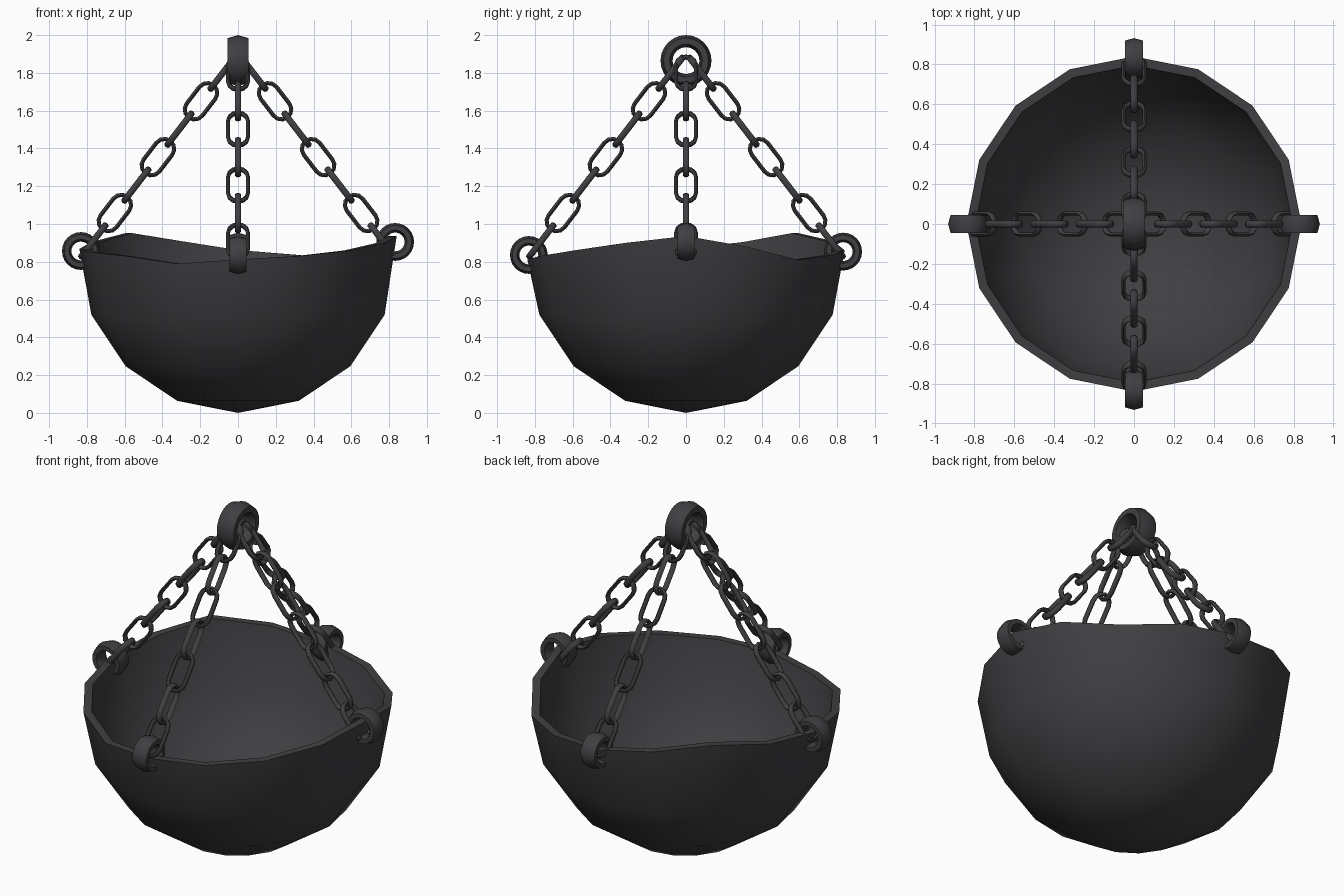
import bpy, bmesh, math
from mathutils import Vector

if "Cube" in bpy.data.objects:
    bpy.data.objects.remove(bpy.data.objects["Cube"])

iron = bpy.data.materials.new("dark_iron")
iron.diffuse_color = (0.05, 0.05, 0.055, 1)
iron.use_nodes = True
iron.node_tree.nodes["Principled BSDF"].inputs["Base Color"].default_value = iron.diffuse_color


def make(name, bm, angle=40):
    bmesh.ops.recalc_face_normals(bm, faces=bm.faces)
    me = bpy.data.meshes.new(name)
    bm.to_mesh(me)
    bm.free()
    ob = bpy.data.objects.new(name, me)
    bpy.context.collection.objects.link(ob)
    me.materials.append(iron)
    bpy.ops.object.select_all(action='DESELECT')
    ob.select_set(True)
    bpy.context.view_layer.objects.active = ob
    bpy.ops.object.shade_smooth_by_angle(angle=math.radians(angle))
    return ob


def sweep(bm, path, centre, u, v, half_in, half_out, sides):
    """Closed loop of (point2d, normal2d) in plane u,v with an elliptical section."""
    n = u.cross(v)
    rings = []
    for (px, py), (nx, ny) in path:
        p = centre + u * px + v * py
        out = u * nx + v * ny
        rings.append([bm.verts.new(p + out * half_in * math.cos(a) + n * half_out * math.sin(a))
                      for a in (2 * math.pi * k / sides for k in range(sides))])
    for i in range(len(rings)):
        a, b = rings[i], rings[(i + 1) % len(rings)]
        for k in range(sides):
            m = (k + 1) % sides
            bm.faces.new((a[k], a[m], b[m], b[k]))


def ring(name, centre, u, major, radial, axial):
    path = []
    for i in range(24):
        c, s = math.cos(i * math.pi / 12), math.sin(i * math.pi / 12)
        path.append(((c * major, s * major), (c, s)))
    bm = bmesh.new()
    sweep(bm, path, Vector(centre), u, Vector((0, 0, 1)), radial, axial, 6)
    make(name, bm, 65)


# bowl: half sphere with an uneven, worn rim and a thick wall
rim = [.936, .88, .81, .836, .862, .91, .952, .905,
       .868, .85, .83, .79, .812, .83, .86, .90]
R, WALL, SEG = 0.84, 0.045, 16
bm = bmesh.new()


def shell(r):
    pole = bm.verts.new((0, 0, R - r))
    rows = []
    for j in range(1, 5):
        t = j * math.pi / 8
        row = []
        for i in range(SEG):
            a = 2 * math.pi * i / SEG
            z = rim[i] if j == 4 else R - r * math.cos(t)
            row.append(bm.verts.new((r * math.sin(t) * math.cos(a), r * math.sin(t) * math.sin(a), z)))
        rows.append(row)
    for i in range(SEG):
        k = (i + 1) % SEG
        bm.faces.new((pole, rows[0][i], rows[0][k]))
        for a, b in zip(rows, rows[1:]):
            bm.faces.new((a[i], a[k], b[k], b[i]))
    return rows[-1]


outer, inner = shell(R), shell(R - WALL)
for i in range(SEG):
    k = (i + 1) % SEG
    bm.faces.new((outer[i], outer[k], inner[k], inner[i]))
make("bowl", bm, 50)

# large hanging ring at the top
ring("top_ring", (0, 0, 1.865), Vector((0, 1, 0)), 0.103, 0.032, 0.0635)

# stadium outline of a chain link (u = length, v = width)
link = []
for end in (0, 1):
    for i in range(7):
        a = -math.pi / 2 + i * math.pi / 6 + end * math.pi
        c, s = math.cos(a), math.sin(a)
        link.append((((0.0555 if end == 0 else -0.0555) + c * 0.0525, s * 0.0525), (c, s)))

# four chains, each with a rim ring
for side, (dx, dy), lug_z in (("right", (1, 0), .905), ("back", (0, 1), .854),
                              ("left", (-1, 0), .857), ("front", (0, -1), .836)):
    out = Vector((dx, dy, 0))
    across = Vector((-dy, dx, 0))
    ring("rim_ring_" + side, out * 0.832 + Vector((0, 0, lug_z)), out, 0.075, 0.025, 0.053)
    step = out * 0.114 + Vector((0, 0, -0.148))
    d = step.normalized()
    start = out * 0.082 + Vector((0, 0, 1.798))
    bm = bmesh.new()
    for k in range(7):
        width = across if k % 2 == 0 else d.cross(across)
        sweep(bm, link, start + step * k, d, width, 0.011, 0.017, 8)
    make("chain_" + side, bm, 60)
